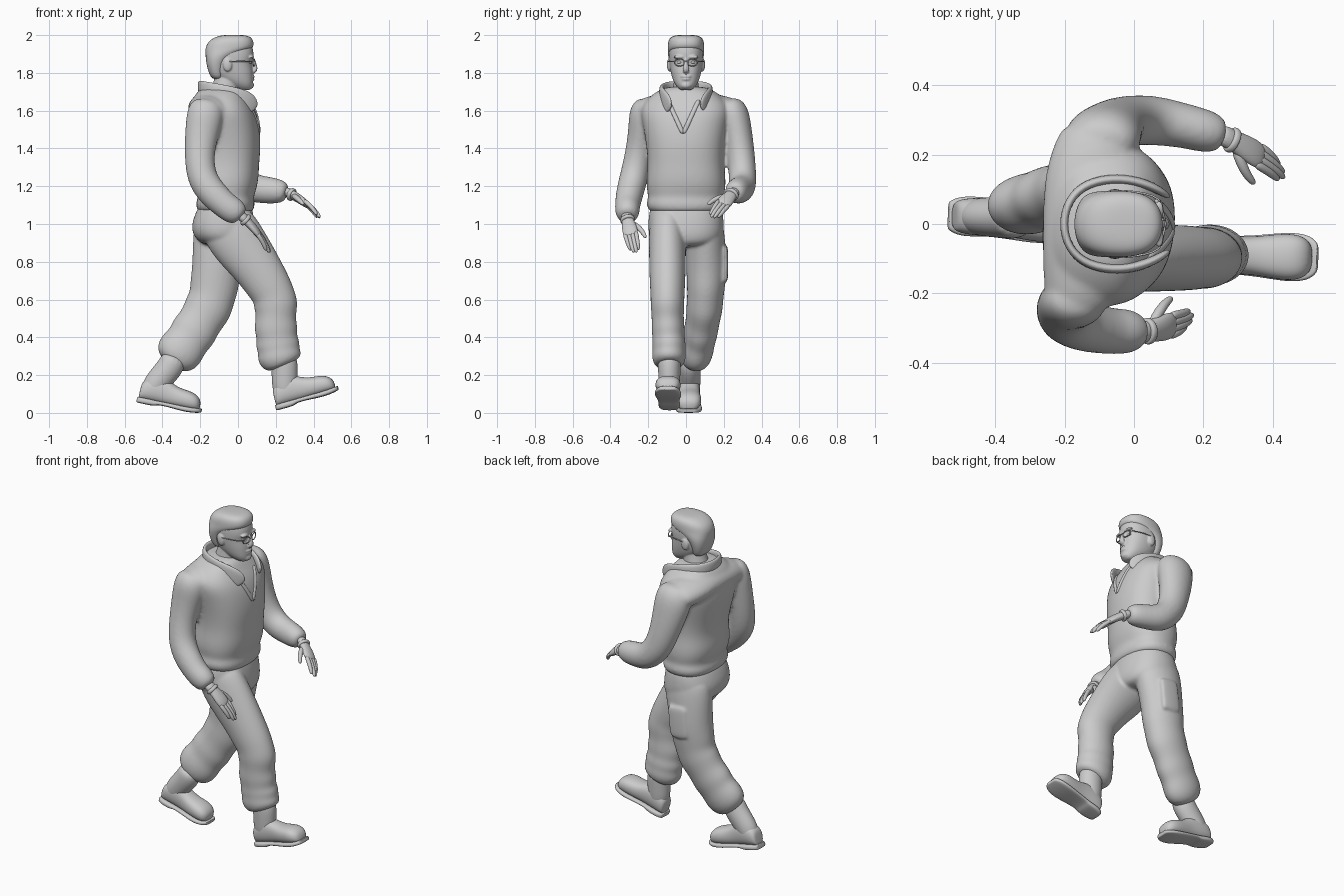
import bpy, bmesh, math
from mathutils import Vector, Matrix

def oval(c, u, v, ru, rv, n=16, power=2.0):
    """Ring of points on a (super)ellipse spanned by u and v."""
    k, e, pts = 1.026 if n >= 16 else 1.1, 2.0 / power, []
    for i in range(n):
        co, si = math.cos(2 * math.pi * i / n), math.sin(2 * math.pi * i / n)
        pts.append(c + u * (k * ru * math.copysign(abs(co) ** e, co)) + v * (k * rv * math.copysign(abs(si) ** e, si)))
    return pts

def skin(name, rings, level=2):
    """Join rings into a closed smooth skin."""
    bm = bmesh.new()
    vs = [[bm.verts.new(p) for p in r] for r in rings]
    n = len(rings[0])
    for a, b in zip(vs, vs[1:]):
        for i in range(n):
            bm.faces.new((a[i], a[(i + 1) % n], b[(i + 1) % n], b[i]))
    bm.faces.new(vs[0])
    bm.faces.new(vs[-1])
    bmesh.ops.recalc_face_normals(bm, faces=bm.faces[:])
    me = bpy.data.meshes.new(name)
    bm.to_mesh(me)
    bm.free()
    me.polygons.foreach_set("use_smooth", [True] * len(me.polygons))
    ob = bpy.data.objects.new(name, me)
    bpy.context.collection.objects.link(ob)
    m = ob.modifiers.new("smooth", 'SUBSURF')
    m.levels = m.render_levels = level
    return ob

def tube(name, pts, ref=(0, 1, 0), n=16, level=2, power=2.0):
    """Tube through (x, y, z, radius_u, radius_along_ref)."""
    P, ref, rings = [Vector(p[:3]) for p in pts], Vector(ref), []
    for i, p in enumerate(pts):
        t = (P[min(i + 1, len(P) - 1)] - P[max(i - 1, 0)]).normalized()
        v = (ref - t * ref.dot(t)).normalized()
        rings.append(oval(P[i], v.cross(t), v, p[3], p[4], n, power))
    return skin(name, rings, level)

def stack(name, rows, power=2.0):
    """Horizontal rings: (z, x_back, x_front, half_width, yaw degrees)."""
    rings = []
    for z, xb, xf, hw, yaw in rows:
        R = Matrix.Rotation(math.radians(yaw), 3, 'Z')
        rings.append(oval(Vector(((xb + xf) / 2, 0, z)), R.col[0], R.col[1], (xf - xb) / 2, hw, 16, power))
    return skin(name, rings)

def length(name, rows, power):
    """Rings along x: (x, z_bottom, z_top, half_width)."""
    return skin(name, [oval(Vector((x, 0, (a + b) / 2)), Vector((0, 1, 0)), Vector((0, 0, 1)), w, (b - a) / 2, 16, power)
                       for x, a, b, w in rows])

def ball(name, loc, size):
    bpy.ops.mesh.primitive_uv_sphere_add(segments=20, ring_count=12, radius=1, location=loc)
    ob = bpy.context.object
    ob.name, ob.scale = name, size
    bpy.ops.object.shade_smooth()
    return ob

def fuse(name, obs, voxel, soften):
    """Blend overlapping parts into one continuous surface."""
    bpy.ops.object.select_all(action='DESELECT')
    for ob in obs:
        ob.select_set(True)
    bpy.context.view_layer.objects.active = obs[0]
    bpy.ops.object.convert(target='MESH')
    bpy.ops.object.join()
    ob = bpy.context.object
    ob.name = name
    m = ob.modifiers.new("blend", 'REMESH')
    m.mode, m.voxel_size, m.use_smooth_shade = 'VOXEL', voxel, True
    s = ob.modifiers.new("soften", 'SMOOTH')
    s.factor, s.iterations = .5, soften
    bpy.ops.object.convert(target='MESH')
    return bpy.context.object

# jacket: body with the left shoulder turned forward, shoulder yoke, sleeves
body = stack("body", [
    (1.06, -.19, .06, .17, 0), (1.07, -.215, .082, .197, 0), (1.11, -.225, .09, .212, 0), (1.14, -.208, .08, .196, 0),
    (1.18, -.226, .095, .207, -2), (1.24, -.235, .108, .209, -3), (1.32, -.222, .11, .2, -3), (1.42, -.242, .12, .208, -5),
    (1.53, -.265, .11, .228, -6), (1.61, -.26, .088, .245, -8), (1.67, -.235, .05, .2, -8), (1.71, -.205, .03, .14, -5),
    (1.73, -.17, .0, .09, 0)], 2.4)
yoke = tube("yoke", [
    (-.165, -.25, 1.59, .06, .09), (-.16, -.2, 1.6, .073, .1), (-.145, -.12, 1.615, .078, .12), (-.125, 0, 1.62, .085, .138),
    (-.125, .13, 1.615, .078, .135), (-.11, .22, 1.6, .073, .12), (-.095, .28, 1.59, .06, .1)], ref=(1, 0, 0))
right = tube("sleeve", [
    (-.16, -.2, 1.66, .07, .05), (-.17, -.22, 1.60, .1, .083), (-.188, -.232, 1.5, .092, .072), (-.205, -.25, 1.38, .078, .07),
    (-.198, -.275, 1.25, .08, .075), (-.14, -.298, 1.165, .08, .073), (-.07, -.31, 1.1, .07, .066),
    (-.03, -.31, 1.073, .072, .066), (.0, -.31, 1.052, .062, .058), (.018, -.31, 1.035, .045, .042)])
left = tube("sleeve", [
    (-.1, .22, 1.66, .08, .05), (-.095, .245, 1.60, .115, .088), (-.08, .27, 1.5, .105, .078), (-.055, .288, 1.38, .088, .075),
    (-.015, .3, 1.265, .084, .072), (.06, .3, 1.192, .08, .072), (.14, .285, 1.18, .072, .064),
    (.2, .27, 1.175, .068, .063), (.235, .26, 1.17, .058, .056), (.26, .253, 1.163, .042, .04)])
jacket = fuse("jacket", [body, yoke, right, left], .009, 9)

# front opening, laid on the chest surface
for s in (-1, 1):
    edge = []
    for y, z in ((.085, 1.66), (.065, 1.62), (.045, 1.575), (.022, 1.525), (0, 1.475)):
        hit = jacket.ray_cast(Vector((1, s * y - .015, z)), Vector((-1, 0, 0)))
        edge.append(tuple(hit[1]) + (.008, .012))
    tube("opening_edge", edge, n=8, level=1)

# turned-down collar
side = [(-.19, .07, 1.725, .012, .032), (-.14, .118, 1.712, .013, .036), (-.05, .135, 1.69, .014, .042),
        (.03, .118, 1.66, .014, .052), (.07, .098, 1.635, .012, .048), (.09, .085, 1.605, .008, .028)]
collar = [(x, -y, z, a, b) for x, y, z, a, b in reversed(side)] + [(-.207, 0, 1.728, .012, .03)] + side
tube("collar", collar, ref=(0, 0, 1), power=2.6)

# trousers: seat and striding legs, with folds gathered over the boots
seat = stack("seat", [(1.12, -.19, .06, .17, 0), (1.08, -.215, .075, .192, 0), (1.0, -.247, .09, .2, 0),
                      (.94, -.238, .092, .197, 0), (.9, -.2, .08, .17, 0), (.88, -.14, .05, .1, 0)], 2.3)
right = tube("leg", [
    (-.08, -.095, 1.05, .12, .085), (-.05, -.098, .98, .15, .098), (.015, -.098, .885, .147, .098),
    (.095, -.098, .78, .129, .096), (.165, -.098, .67, .118, .093), (.19, -.098, .62, .112, .088),
    (.202, -.098, .57, .118, .09), (.2, -.097, .51, .102, .083), (.2, -.095, .45, .116, .088), (.206, -.093, .4, .104, .083),
    (.21, -.09, .365, .117, .089), (.216, -.09, .33, .108, .086), (.22, -.09, .295, .118, .091),
    (.228, -.09, .26, .1, .08), (.235, -.09, .245, .07, .06)])
left = tube("leg", [
    (-.08, .095, 1.05, .12, .085), (-.085, .1, .98, .147, .1), (-.1, .105, .88, .14, .104), (-.115, .108, .76, .127, .106),
    (-.125, .106, .67, .129, .1), (-.138, .102, .61, .12, .095), (-.16, .098, .55, .128, .096), (-.2, .088, .485, .112, .088),
    (-.235, .078, .43, .125, .091), (-.265, .07, .385, .112, .084), (-.295, .06, .345, .123, .088),
    (-.322, .052, .305, .12, .085), (-.34, .045, .275, .1, .072), (-.355, .04, .255, .06, .05)])
pocket = length("pocket", [(-.06, -.085, .085, .02), (-.055, -.095, .095, .028), (0, -.1, .1, .033),
                           (.055, -.095, .095, .028), (.06, -.085, .085, .02)], 5)
pocket.location, pocket.rotation_euler = (-.09, .192, .79), (0, math.radians(6), 0)
fuse("trousers", [seat, right, left, pocket], .009, 3)

# boots, drawn flat then tipped: right heel strikes, left heel lifts
def boot(name, loc, pitch, yaw, top_x):
    upper = length(name + "_upper", [
        (0, .02, .09, .03), (.006, .02, .12, .046), (.05, .02, .15, .054), (.1, .02, .165, .054), (.15, .02, .145, .054),
        (.2, .02, .122, .06), (.26, .02, .12, .068), (.305, .022, .106, .062), (.33, .03, .075, .035)], 2.4)
    shaft = tube(name + "_shaft", [
        (.065, 0, .05, .05, .045), (.066, 0, .1, .067, .055), ((.07 + top_x) / 2, 0, .17, .068, .058),
        (top_x, 0, .23, .071, .061), (top_x + .005, 0, .29, .062, .055)])
    sole = length(name + "_sole", [
        (-.006, .002, .028, .035), (-.004, 0, .03, .042), (.03, 0, .032, .058), (.095, 0, .032, .056), (.105, .012, .032, .055),
        (.17, .012, .034, .06), (.25, .006, .034, .071), (.31, .012, .038, .066), (.338, .02, .042, .045), (.342, .022, .042, .03)], 4)
    for ob in (upper, shaft, sole):
        ob.location, ob.rotation_euler = loc, (0, math.radians(pitch), math.radians(yaw))

boot("right_boot", (.209, -.087, .014), -15, -2, .1)
boot("left_boot", (-.533, .024, .055), 12.5, -2, .135)

# hands with four fingers, thumb and wrist band
def hand(name, w, d, s):
    w, d, s = Vector(w), Vector(d).normalized(), Vector(s)
    s = (s - d * s.dot(d)).normalized()
    n = d.cross(s)
    n = -n if n.z > 0 else n

    def line(part, rows, k=10):
        tube(name + part, [tuple(w + d * a * 1.12 + s * b + n * c) + (ru, rv) for a, b, c, ru, rv in rows], s, k, 2)

    line("_palm", [(-.04, 0, 0, .026, .032), (0, 0, 0, .024, .03), (.03, 0, 0, .022, .035),
                   (.07, 0, .004, .02, .041), (.1, 0, .01, .016, .038), (.108, 0, .012, .009, .03)], 16)
    line("_wrist_band", [(-.006, 0, 0, .026, .03), (-.004, 0, 0, .035, .039), (.012, 0, 0, .035, .039), (.014, 0, 0, .026, .03)], 16)
    for i, f in enumerate((.085, .1, .095, .075)):
        b = .03 - .02 * i
        line("_finger", [(.085, b, .005, .012, .012), (.1 + f * .3, b * .9, .014, .0115, .0115),
                         (.1 + f * .68, b * .8, .026, .011, .011), (.1 + f, b * .7, .042, .008, .008)])
    line("_thumb", [(.02, .015, .006, .013, .013), (.055, .045, .016, .015, .015), (.085, .064, .028, .012, .012),
                    (.12, .072, .04, .009, .009)])

hand("right_hand", (.037, -.31, 1.025), (.15, .03, -.14), (.1, .95, .2))
hand("left_hand", (.28, .244, 1.158), (.1, -.053, -.052), (0, -.93, .3))

# head: skull, neck and modelled features blended together
parts = [tube("neck", [(-.085, 0, 1.6, .09, .1), (-.075, 0, 1.68, .075, .075), (-.06, 0, 1.75, .066, .063), (-.05, 0, 1.83, .065, .06)]),
         stack("skull", [(1.708, .01, .055, .02, 0), (1.714, -.01, .072, .037, 0), (1.74, -.06, .08, .06, 0),
                         (1.775, -.115, .08, .074, 0), (1.815, -.145, .079, .083, 0), (1.855, -.155, .07, .088, 0),
                         (1.88, -.16, .083, .09, 0), (1.93, -.16, .08, .09, 0), (1.965, -.14, .065, .075, 0), (1.98, -.1, .03, .04, 0)], 2.3),
         tube("nose", [(.066, 0, 1.885, .012, .01), (.082, 0, 1.855, .012, .01), (.092, 0, 1.828, .013, .014),
                       (.09, 0, 1.812, .012, .019), (.076, 0, 1.8, .008, .012)], n=10),
         ball("lip", (.079, 0, 1.781), (.009, .028, .007)), ball("lip", (.078, 0, 1.767), (.009, .024, .007)),
         ball("chin", (.064, 0, 1.735), (.021, .03, .02))]
for s in (-1, 1):
    parts.append(ball("brow", (.072, s * .036, 1.884), (.014, .032, .009)))
    parts.append(ball("ear", (-.055, s * .089, 1.843), (.024, .012, .036)))
fuse("head", parts, .0045, 3)
stack("hair", [(1.765, -.13, -.08, .05, 0), (1.785, -.15, -.075, .068, 0), (1.84, -.166, -.07, .085, 0),
               (1.885, -.171, -.035, .094, 0), (1.915, -.172, .045, .096, 0), (1.932, -.171, .081, .096, 0),
               (1.962, -.16, .083, .095, 0), (1.987, -.128, .072, .085, 0), (1.999, -.09, .045, .06, 0), (2.001, -.05, 0, .02, 0)], 2.4)

# eyes and glasses
for s in (-1, 1):
    ball("eye", (.063, s * .035, 1.856), (.01, .013, .008))
    bpy.ops.mesh.primitive_torus_add(major_radius=.024, minor_radius=.003, major_segments=28, minor_segments=8,
                                     location=(.084, s * .035, 1.855), rotation=(0, math.pi / 2, s * .2))
    bpy.context.object.name, bpy.context.object.scale = "glasses_rim", (.8, 1.1, 1)
    bpy.ops.object.shade_smooth()
    tube("glasses_arm", [(.08, s * .061, 1.86, .003, .003), (.06, s * .083, 1.861, .003, .003),
                         (0, s * .094, 1.862, .003, .003), (-.055, s * .097, 1.86, .003, .003)], (0, 0, 1), 8, 1)
tube("glasses_bridge", [(.087, -.01, 1.86, .003, .003), (.094, 0, 1.863, .003, .003), (.087, .01, 1.86, .003, .003)], (0, 0, 1), 8, 1)
